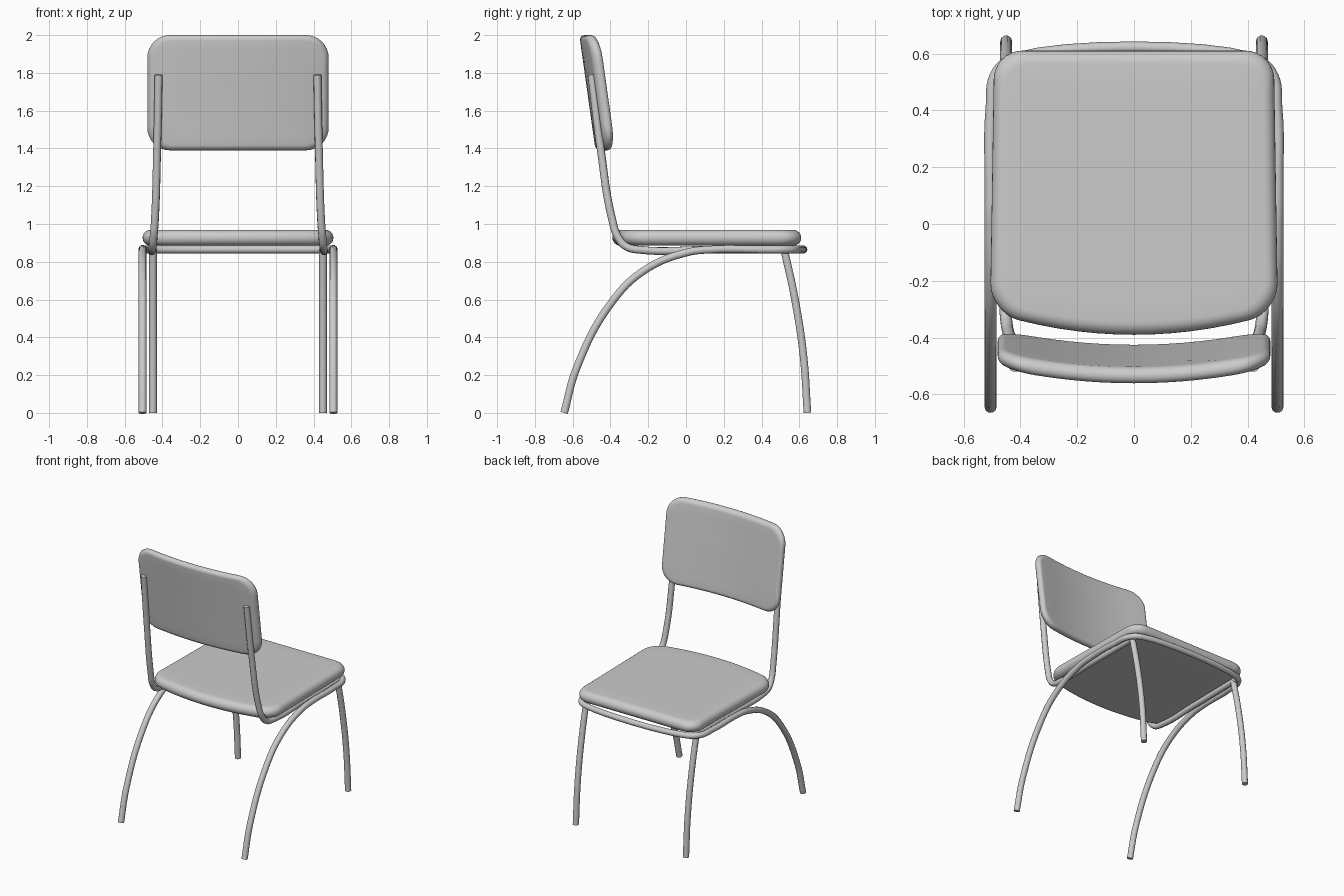
import bpy, bmesh, math

if "Cube" in bpy.data.objects:
    bpy.data.objects.remove(bpy.data.objects["Cube"])

TUBE_R = 0.021


def finish(obj):
    bpy.ops.object.select_all(action='DESELECT')
    obj.select_set(True)
    bpy.context.view_layer.objects.active = obj
    if obj.type == 'CURVE':
        bpy.ops.object.convert(target='MESH')
    bpy.ops.object.shade_smooth_by_angle(angle=math.radians(45))


def tube(name, pts):
    """Round steel tube through the given points."""
    cu = bpy.data.curves.new(name, 'CURVE')
    cu.dimensions = '3D'
    cu.bevel_depth = TUBE_R
    cu.bevel_resolution = 3
    cu.resolution_u = 8
    cu.use_fill_caps = True
    sp = cu.splines.new('BEZIER')
    sp.bezier_points.add(len(pts) - 1)
    for bp, p in zip(sp.bezier_points, pts):
        bp.co = p
        bp.handle_left_type = bp.handle_right_type = 'AUTO'
    obj = bpy.data.objects.new(name, cu)
    bpy.context.collection.objects.link(obj)
    finish(obj)


def outline(a, b, r, n=8):
    """Rounded rectangle, with extra points along the straight edges."""
    arcs = []
    for k, (sx, sy) in enumerate([(1, 1), (-1, 1), (-1, -1), (1, -1)]):
        arcs.append([(sx * (a - r) + r * math.cos(t), sy * (b - r) + r * math.sin(t))
                     for t in [math.pi / 2 * (k + i / n) for i in range(n + 1)]])
    pts = []
    for k in range(4):
        pts += arcs[k]
        (x0, y0), (x1, y1) = arcs[k][-1], arcs[(k + 1) % 4][0]
        pts += [(x0 + (x1 - x0) * i / 12, y0 + (y1 - y0) * i / 12) for i in range(1, 12)]
    return pts


def pad(name, a, b, r, thick, place):
    """Cushion with a rounded rim; place() maps flat (u, v, w) to the final shape."""
    h = thick / 2
    rim = [(h * (1 - math.cos(t)), h * math.sin(t))
           for t in [math.pi * (i / 12 - 0.5) for i in range(13)]]
    inner = [0.75 * a, 0.5 * a, 0.25 * a]
    prof = [(d, -h) for d in inner] + rim + [(d, h) for d in reversed(inner)]
    bm = bmesh.new()
    base = outline(a, b, r)
    rings = []
    for d, w in prof:
        fx, fy = (1 - d / a, 1 - d / b) if d <= h else (1 - d / a, 1 - d / a)
        rings.append([bm.verts.new(place(x * fx, y * fy, w)) for x, y in base])
    n = len(base)
    for r0, r1 in zip(rings, rings[1:]):
        for i in range(n):
            j = (i + 1) % n
            bm.faces.new((r0[i], r0[j], r1[j], r1[i]))
    for ring, w in ((rings[0], -h), (rings[-1], h)):
        c = bm.verts.new(place(0, 0, w))
        for i in range(n):
            bm.faces.new((ring[i], ring[(i + 1) % n], c))
    bmesh.ops.recalc_face_normals(bm, faces=bm.faces)
    me = bpy.data.meshes.new(name)
    bm.to_mesh(me)
    bm.free()
    obj = bpy.data.objects.new(name, me)
    bpy.context.collection.objects.link(obj)
    finish(obj)


# Seat: bowed at the back edge, slightly narrower at the other end
def place_seat(u, v, w):
    y = v + 0.15
    bow = 0.08 * (1 - (u / 0.505) ** 2) * (0.61 - y) / 0.92
    return (u * (1 - 0.025 * (y + 0.2) / 0.8), y - bow, 0.927 + w)


# Backrest: leaning and curved around the sitter
def place_back(u, v, w):
    return (u, -0.493 - 0.14 * v + 0.052 * (u / 0.47) ** 2 + w, 1.695 + v)


pad("seat", 0.505, 0.46, 0.10, 0.084, place_seat)
pad("backrest", 0.48, 0.305, 0.12, 0.058, place_back)

# Rear legs, outer side rails and cross bar bent from one tube
half = [(0.505, -0.645, 0.0), (0.505, -0.58, 0.235), (0.505, -0.39, 0.59),
        (0.505, -0.22, 0.755), (0.505, 0.0, 0.848), (0.505, 0.14, 0.865),
        (0.502, 0.40, 0.865), (0.48, 0.535, 0.865), (0.41, 0.584, 0.865)]
tube("rear_leg_frame", half + [(-x, y, z) for x, y, z in reversed(half)])

for s, side in ((1, "right"), (-1, "left")):
    # Backrest post running on under the seat
    tube("back_post_" + side, [(s * x, y, z) for x, y, z in [
        (0.42, -0.50, 1.79), (0.428, -0.452, 1.4), (0.44, -0.39, 1.02),
        (0.447, -0.36, 0.93), (0.452, -0.315, 0.88), (0.455, -0.24, 0.863),
        (0.455, 0.1, 0.863), (0.45, 0.56, 0.863)]])
    # Curved leg under the frame corner
    tube("front_leg_" + side, [(s * 0.45, y, z) for y, z in [
        (0.52, 0.865), (0.577, 0.6), (0.622, 0.3), (0.643, 0.0)]])
